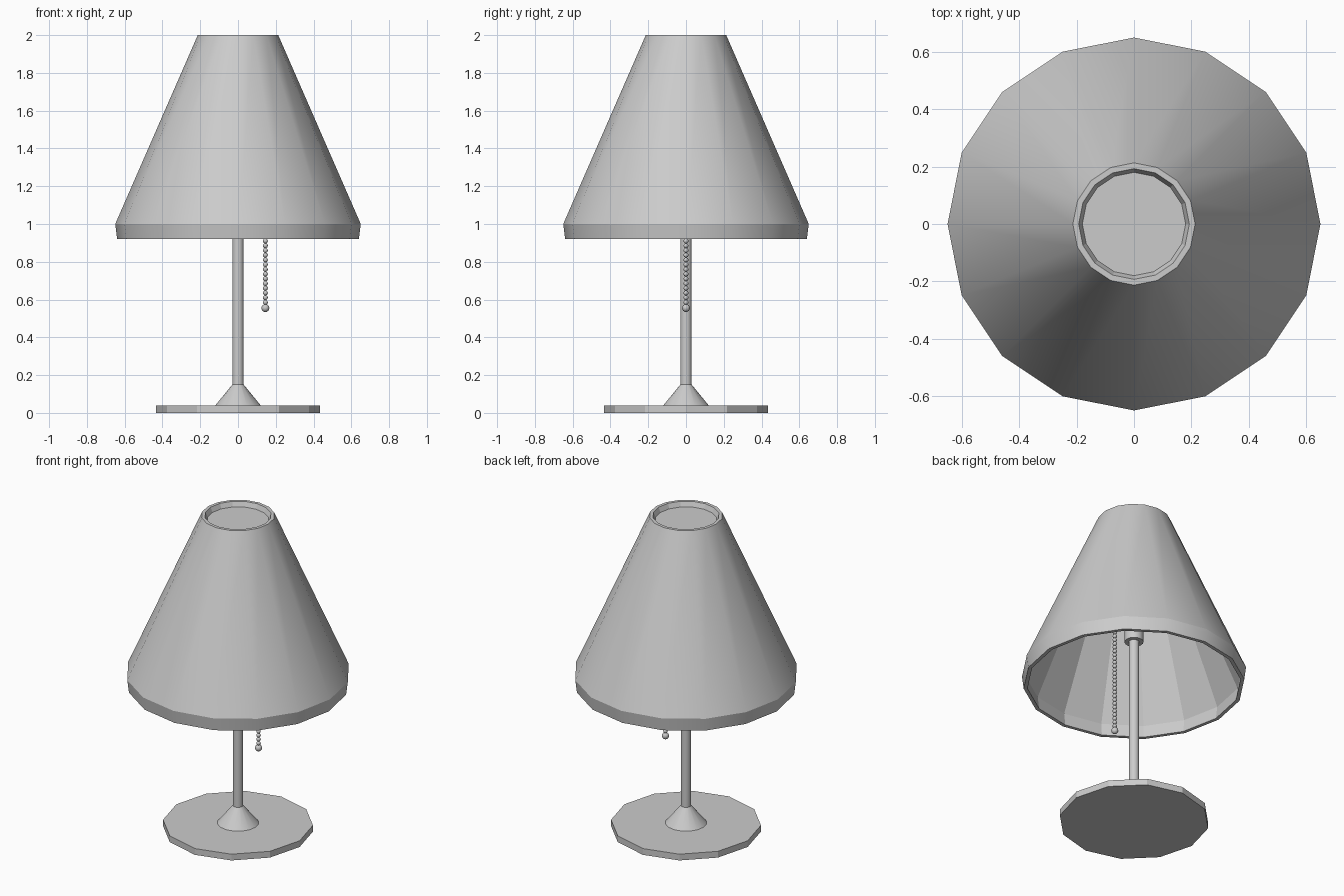
import bpy
import bmesh
import math
from mathutils import Matrix

cube = bpy.data.objects.get("Cube")
if cube:
    bpy.data.objects.remove(cube, do_unlink=True)

grey = bpy.data.materials.new("plain_grey")
grey.use_nodes = True
grey.diffuse_color = (0.6, 0.6, 0.6, 1)
bsdf = next(n for n in grey.node_tree.nodes if n.type == 'BSDF_PRINCIPLED')
bsdf.inputs["Base Color"].default_value = (0.6, 0.6, 0.6, 1)
bsdf.inputs["Roughness"].default_value = 0.6


def finish(name, bm, angle=26):
    """Turn a bmesh into a shaded, coloured object."""
    bmesh.ops.remove_doubles(bm, verts=bm.verts, dist=0.0001)
    bmesh.ops.recalc_face_normals(bm, faces=bm.faces)
    mesh = bpy.data.meshes.new(name)
    bm.to_mesh(mesh)
    bm.free()
    mesh.materials.append(grey)
    obj = bpy.data.objects.new(name, mesh)
    bpy.context.collection.objects.link(obj)
    bpy.ops.object.select_all(action='DESELECT')
    obj.select_set(True)
    bpy.context.view_layer.objects.active = obj
    bpy.ops.object.shade_smooth_by_angle(angle=math.radians(angle))
    return obj


def lathe(name, profile, sides, closed=False):
    """Spin a (radius, height) profile around the z axis."""
    bm = bmesh.new()
    turns = [math.tau * i / sides for i in range(sides)]
    rings = []
    for r, z in profile:
        if r:
            rings.append([bm.verts.new((r * math.cos(a), r * math.sin(a), z))
                          for a in turns])
        else:
            rings.append([bm.verts.new((0, 0, z))] * sides)
    pairs = list(zip(rings, rings[1:]))
    if closed:
        pairs.append((rings[-1], rings[0]))
    for low, high in pairs:
        for i in range(sides):
            j = (i + 1) % sides
            corners = list(dict.fromkeys((low[i], low[j], high[j], high[i])))
            if len(corners) > 2:
                bm.faces.new(corners)
    if not closed:
        for ring in (rings[0], rings[-1]):
            if len(set(ring)) > 2:
                bm.faces.new(ring)
    return finish(name, bm)


# Stand: faceted foot, flared collar and pole
lathe("base", [(0.435, 0), (0.435, 0.04)], 12)
lathe("collar", [(0.12, 0.04), (0.03, 0.15)], 16)
lathe("pole", [(0.03, 0.04), (0.03, 1.25)], 16)

# Socket and bulb inside the shade
lathe("socket", [(0.055, 1.2), (0.055, 1.36)], 16)
lathe("bulb", [(0.04, 1.36), (0.05, 1.42), (0.09, 1.49), (0.105, 1.55),
               (0.09, 1.61), (0.05, 1.645), (0, 1.655)], 16)

# Shade: outer cone with turned-in hem, rim, recessed cap and inner wall
shade = lathe("shade", [(0.64, 0.92), (0.65, 1.0), (0.213, 2.0), (0.193, 2.0),
                        (0.18, 1.97), (0, 1.97), (0, 1.955), (0.207, 1.955),
                        (0.628, 1.0), (0.618, 0.92)], 16, closed=True)
for face in shade.data.polygons:
    c, n = face.center, face.normal
    if c.x * n.x + c.y * n.y < 0:
        face.use_smooth = False

# Pull chain: arm, string of beads and end weight
CHAIN_X = 0.145
bm = bmesh.new()
lie_along_x = (Matrix.Translation((CHAIN_X / 2, 0, 1.28))
               @ Matrix.Rotation(math.pi / 2, 4, 'Y'))
bmesh.ops.create_cone(bm, segments=8, radius1=0.01, radius2=0.01,
                      depth=CHAIN_X, cap_ends=True, matrix=lie_along_x)
finish("chain_arm", bm, 50)


def add_ball(bm, radius, z):
    bmesh.ops.create_uvsphere(bm, u_segments=12, v_segments=8, radius=radius,
                              matrix=Matrix.Translation((CHAIN_X, 0, z)))


bm = bmesh.new()
for i in range(29):
    add_ball(bm, 0.013, 0.585 + i * 0.025)
finish("pull_chain", bm, 50)

bm = bmesh.new()
add_ball(bm, 0.021, 0.555)
finish("chain_weight", bm, 50)
